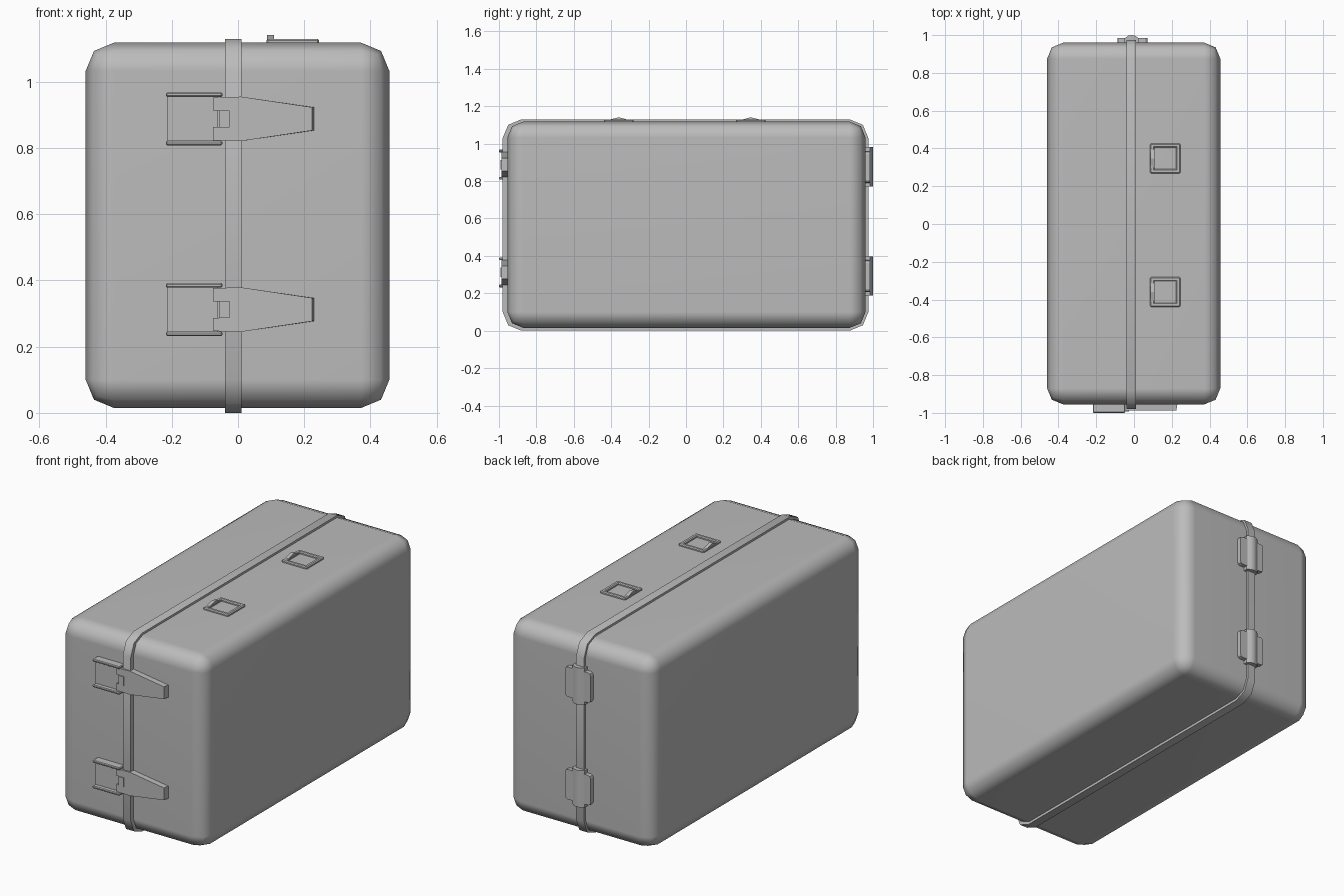
import bpy, bmesh, math
from mathutils import Vector

if "Cube" in bpy.data.objects:
    bpy.data.objects.remove(bpy.data.objects["Cube"], do_unlink=True)

grey = bpy.data.materials.new("case_grey")
grey.use_nodes = True
GREY = (0.5, 0.5, 0.5, 1)
grey.diffuse_color = GREY
grey.node_tree.nodes["Principled BSDF"].inputs["Base Color"].default_value = GREY


def finish(name, bm):
    bmesh.ops.recalc_face_normals(bm, faces=bm.faces)
    mesh = bpy.data.meshes.new(name)
    bm.to_mesh(mesh)
    bm.free()
    mesh.materials.append(grey)
    obj = bpy.data.objects.new(name, mesh)
    bpy.context.collection.objects.link(obj)
    return obj


def box(name, x, y, z, radius=0, segments=2, edge_axis=None):
    """Box from (min, max) ranges, with all edges or those along one axis rounded."""
    bm = bmesh.new()
    bmesh.ops.create_cube(bm, size=1)
    for v in bm.verts:
        v.co = Vector([a + (b - a) * (c + 0.5) for (a, b), c in zip((x, y, z), v.co)])
    if radius:
        edges = [e for e in bm.edges if edge_axis is None or
                 abs((e.verts[0].co - e.verts[1].co).normalized()[edge_axis]) > 0.9]
        bmesh.ops.bevel(bm, geom=edges, offset=radius, segments=segments,
                        profile=0.5, affect='EDGES')
    return finish(name, bm)


def prism(name, points, axis, lo, hi, tip_slant=0):
    """Outline extruded along an axis; tip_slant pulls back the far end of the outer face."""
    bm = bmesh.new()
    far = max(p[0] for p in points)
    rings = []
    for level in (lo, hi):
        ring = []
        for p in points:
            co = list(p)
            if level == lo and p[0] == far:
                co[0] -= tip_slant
            co.insert(axis, level)
            ring.append(bm.verts.new(co))
        rings.append(ring)
        bm.faces.new(ring)
    n = len(points)
    for i in range(n):
        j = (i + 1) % n
        bm.faces.new((rings[0][i], rings[0][j], rings[1][j], rings[1][i]))
    return finish(name, bm)


def smooth(obj, angle):
    bpy.ops.object.select_all(action='DESELECT')
    obj.select_set(True)
    bpy.context.view_layer.objects.active = obj
    bpy.ops.object.shade_smooth_by_angle(angle=math.radians(angle))


# Case body with soft rounded edges
body = box("case_body", (-0.46, 0.457), (-0.955, 0.96), (0.015, 1.118), 0.085)
smooth(body, 80)
weighted = body.modifiers.new("weighted_normals", 'WEIGHTED_NORMAL')
weighted.keep_sharp = True

# Raised sealing band around the seam
band = box("seam_band", (-0.04, 0.01), (-0.98, 0.975), (0, 1.13), 0.1, edge_axis=0)
smooth(band, 60)

# Latches on the front: hook plate, two rails and a tapering lever
half_lever = [(-0.03, 0.025), (-0.075, 0.025), (-0.075, 0.065),
              (0.01, 0.067), (0.23, 0.035)]
lever = half_lever + [(x, -z) for x, z in reversed(half_lever)]
for label, zc in (("upper", 0.888), ("lower", 0.312)):
    box(f"{label}_latch_plate", (-0.214, -0.06), (-0.975, -0.95), (zc - 0.07, zc + 0.07))
    for end, side in (("top", 1), ("bottom", -1)):
        z = zc + side * 0.073
        box(f"{label}_latch_{end}_rail", (-0.218, -0.047), (-1, -0.95),
            (z - 0.007, z + 0.007), 0.004, 1)
    prism(f"{label}_latch_lever", [(x, z + zc) for x, z in lever], 1, -0.987, -0.953, 0.006)
    box(f"{label}_latch_tongue", (-0.057, -0.026), (-0.992, -0.95), (zc - 0.026, zc + 0.026))

# Hinges on the back: two leaves and a taller central knuckle
for label, zc in (("upper", 0.876), ("lower", 0.292)):
    box(f"{label}_hinge_leaves", (-0.088, 0.072), (0.95, 0.985), (zc - 0.085, zc + 0.085),
        0.015, edge_axis=1)
    knuckle = [(-0.05, 0.95), (-0.05, 0.983), (-0.03, 0.997), (-0.012, 1),
               (0.006, 0.997), (0.026, 0.983), (0.026, 0.95)]
    smooth(prism(f"{label}_hinge_knuckle", knuckle, 2, zc - 0.105, zc + 0.105), 40)

# Square buckles on the top: frame, sunken centre and a raised peak on one side
for label, yc in (("back", 0.347), ("front", -0.36)):
    for end, side in (("near", -1), ("far", 1)):
        y = yc + side * 0.068
        box(f"{label}_buckle_{end}_bar", (0.086, 0.245), (y - 0.011, y + 0.011),
            (1.11, 1.13), 0.005, 1)
    for end, x in (("inner", 0.097), ("outer", 0.234)):
        box(f"{label}_buckle_{end}_bar", (x - 0.011, x + 0.011), (yc - 0.07, yc + 0.07),
            (1.11, 1.13), 0.005, 1)
    prism(f"{label}_buckle_peak", [(yc - 0.05, 1.128), (yc, 1.141), (yc + 0.05, 1.128)],
          0, 0.088, 0.108)
